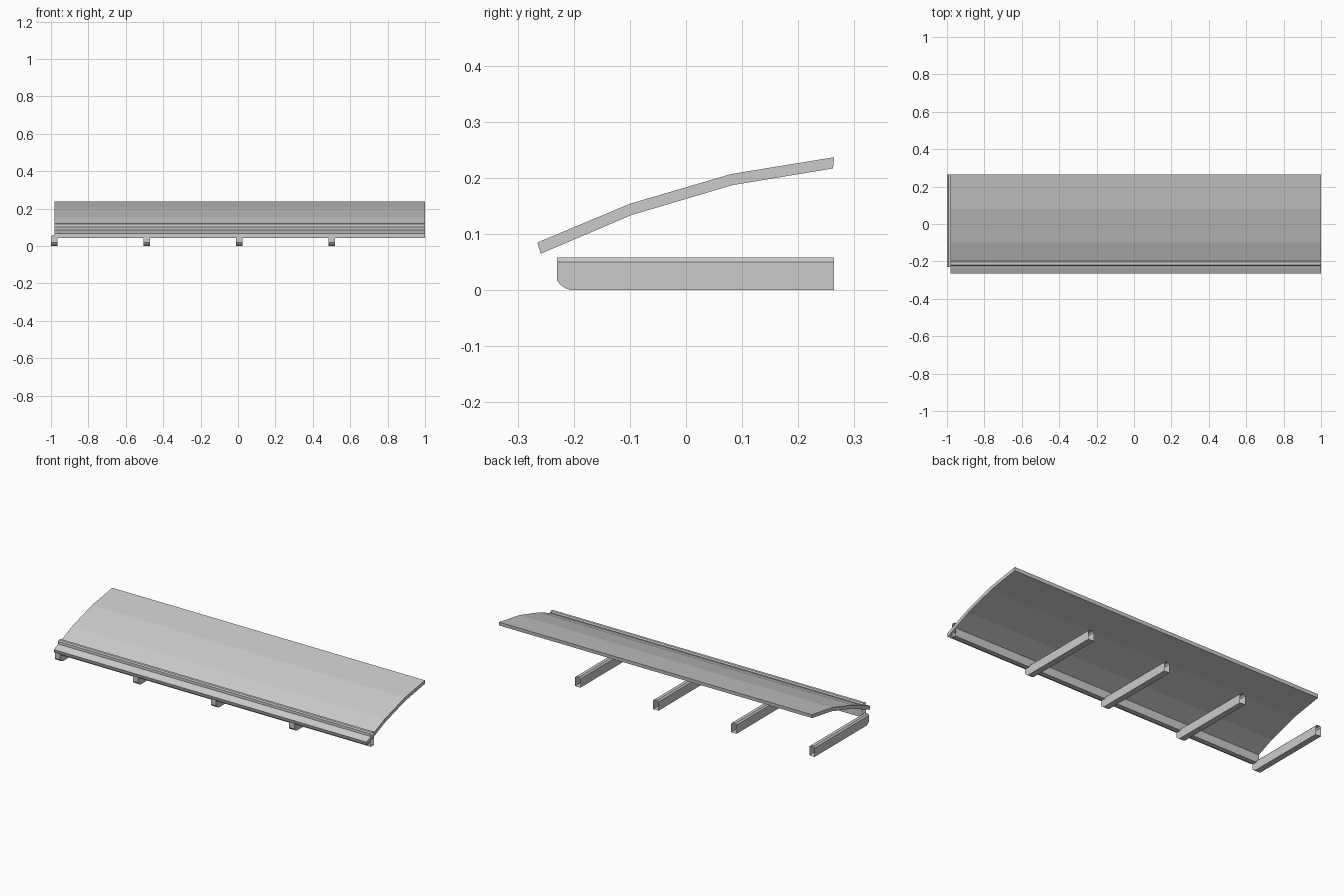
import bpy
import bmesh

cube = bpy.data.objects.get("Cube")
if cube:
    bpy.data.objects.remove(cube, do_unlink=True)

steel = bpy.data.materials.new("light_grey")
steel.use_nodes = True
GREY = (0.6, 0.6, 0.6, 1.0)
steel.diffuse_color = GREY
steel.node_tree.nodes["Principled BSDF"].inputs["Base Color"].default_value = GREY


def loft(name, rings, cap_start, cap_end):
    """Skin a list of matching closed rings, optionally closing either end."""
    bm = bmesh.new()
    loops = [[bm.verts.new(p) for p in ring] for ring in rings]
    count = len(loops[0])
    for a, b in zip(loops, loops[1:]):
        for i in range(count):
            j = (i + 1) % count
            bm.faces.new((a[i], a[j], b[j], b[i]))
    if cap_start:
        bm.faces.new(loops[0])
    if cap_end:
        bm.faces.new(loops[-1])
    bmesh.ops.recalc_face_normals(bm, faces=bm.faces)
    mesh = bpy.data.meshes.new(name)
    bm.to_mesh(mesh)
    bm.free()
    mesh.materials.append(steel)
    obj = bpy.data.objects.new(name, mesh)
    bpy.context.collection.objects.link(obj)
    return obj


def section(half, bottom, top, chamfer):
    """Upright box section with chamfered top corners, as (across, z)."""
    return [(-half, bottom), (half, bottom), (half, top - chamfer),
            (half - chamfer, top), (chamfer - half, top), (-half, top - chamfer)]


X0, X1 = -0.982, 1.0

# Bent roof panel: three sloping flats of even thickness
top_line = [(-0.265, 0.085), (-0.1, 0.154), (0.08, 0.207), (0.264, 0.237)]
bottom_line = [(-0.259, 0.065), (-0.097, 0.134), (0.082, 0.187), (0.262, 0.217)]
outline = top_line + bottom_line[::-1]
loft("roof_panel", [[(x, y, z) for y, z in outline] for x in (X0, X1)], True, True)

# Open-ended purlin running along the front, standing proud of the panel
purlin = section(0.0135, 0.043, 0.123, 0.006)
loft("front_purlin", [[(x, y - 0.212, z) for y, z in purlin] for x in (X0, X1)],
     False, False)

# Hollow floor beams with a rounded lower nose and an open back
nose = [(-0.23, 0.018), (-0.225, 0.011), (-0.216, 0.004), (-0.205, 0.0), (0.264, 0.0)]
for n in range(4):
    cx = -0.983 + 0.4945 * n
    rings = [[(cx + x, y, z) for x, z in section(0.017, low, 0.058, 0.008)]
             for y, low in nose]
    loft(f"floor_beam_{n + 1}", rings, True, False)
